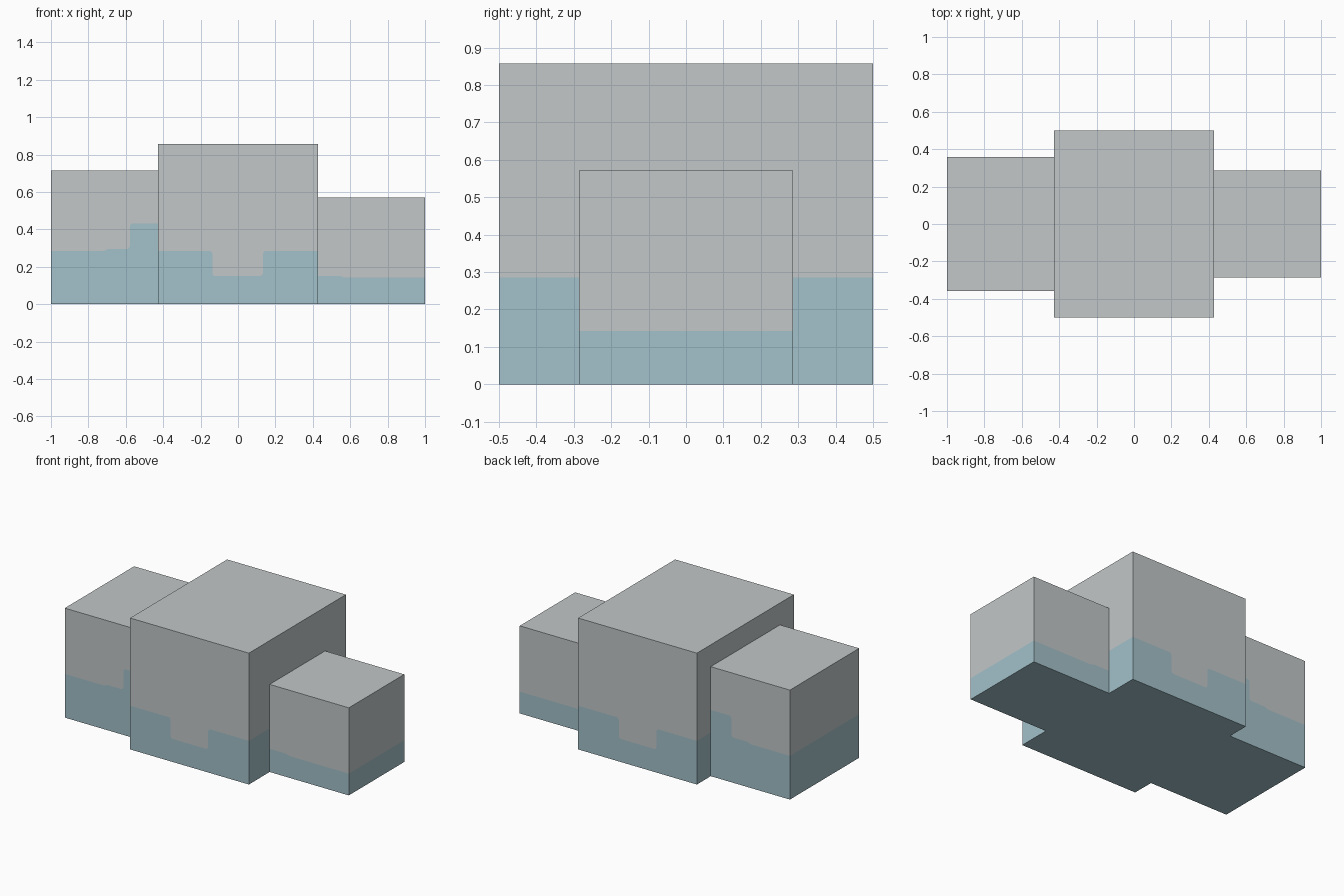
import bpy, bmesh

if "Cube" in bpy.data.objects:
    bpy.data.objects.remove(bpy.data.objects["Cube"])

U = 1 / 7  # grid module: the model is 14 modules long


def srgb(r, g, b):
    f = lambda c: c / 12.92 if c <= 0.04045 else ((c + 0.055) / 1.055) ** 2.4
    return (f(r / 255), f(g / 255), f(b / 255), 1)


def material(name, rgb):
    m = bpy.data.materials.new(name)
    m.diffuse_color = srgb(*rgb)
    m.use_nodes = True
    m.node_tree.nodes["Principled BSDF"].inputs["Base Color"].default_value = m.diffuse_color
    return m


GREY = material("pale grey", (194, 199, 200))
BLUE = material("pale blue", (163, 193, 202))


def step(x, z0, z1, r=0.016):
    """Vertical step in the colour border with softened corners."""
    s = 1 if z1 > z0 else -1
    k = 0.3 * r
    h = r / 2
    return [(x - h - k, z0), (x - k, z0 + s * k), (x, z0 + s * r),
            (x, z1 - s * r), (x + k, z1 - s * k), (x + h + k, z1)]


def two_tone_block(name, half_y, height, border):
    """Box whose walls are blue below the border line (x, z) and grey above."""
    bm = bmesh.new()
    x0, x1 = border[0][0], border[-1][0]
    rows = {}
    for s in (-1, 1):
        rows[s] = {
            "low": [bm.verts.new((x, s * half_y, 0)) for x in (x0, x1)],
            "mid": [bm.verts.new((x, s * half_y, z)) for x, z in border],
            "top": [bm.verts.new((x, s * half_y, height)) for x in (x0, x1)]}

    def face(verts, mat):
        bm.faces.new(verts).material_index = mat

    # front and back walls
    for r in rows.values():
        face(r["low"] + r["mid"][::-1], 1)
        face(r["mid"] + r["top"][::-1], 0)
    f, b = rows[-1], rows[1]
    # end walls
    for e in (0, -1):
        face([f["low"][e], b["low"][e], b["mid"][e], f["mid"][e]], 1)
        face([f["mid"][e], b["mid"][e], b["top"][e], f["top"][e]], 0)
    # roof and underside
    face(f["top"] + b["top"][::-1], 0)
    face(f["low"] + b["low"][::-1], 1)
    bmesh.ops.recalc_face_normals(bm, faces=bm.faces)
    me = bpy.data.meshes.new(name)
    bm.to_mesh(me)
    bm.free()
    me.materials.append(GREY)
    me.materials.append(BLUE)
    ob = bpy.data.objects.new(name, me)
    bpy.context.collection.objects.link(ob)
    return ob


# left block, border steps up towards the middle
two_tone_block("left_block", 2.5 * U, 5 * U,
               [(-1, 0.285), (-0.715, 0.285), (-0.695, 0.295)]
               + step(-0.578, 0.295, 0.432) + [(-3 * U, 0.432)])

# tall middle block, border has a notch in the centre
two_tone_block("middle_block", 3.5 * U, 6 * U,
               [(-3 * U, 0.285)] + step(-0.137, 0.285, 0.15)
               + step(0.134, 0.15, 0.285) + [(3 * U, 0.285)])

# low right block, border nearly level
two_tone_block("right_block", 2 * U, 4 * U,
               [(3 * U, 0.151), (0.545, 0.151), (0.57, 0.142), (1, 0.142)])
